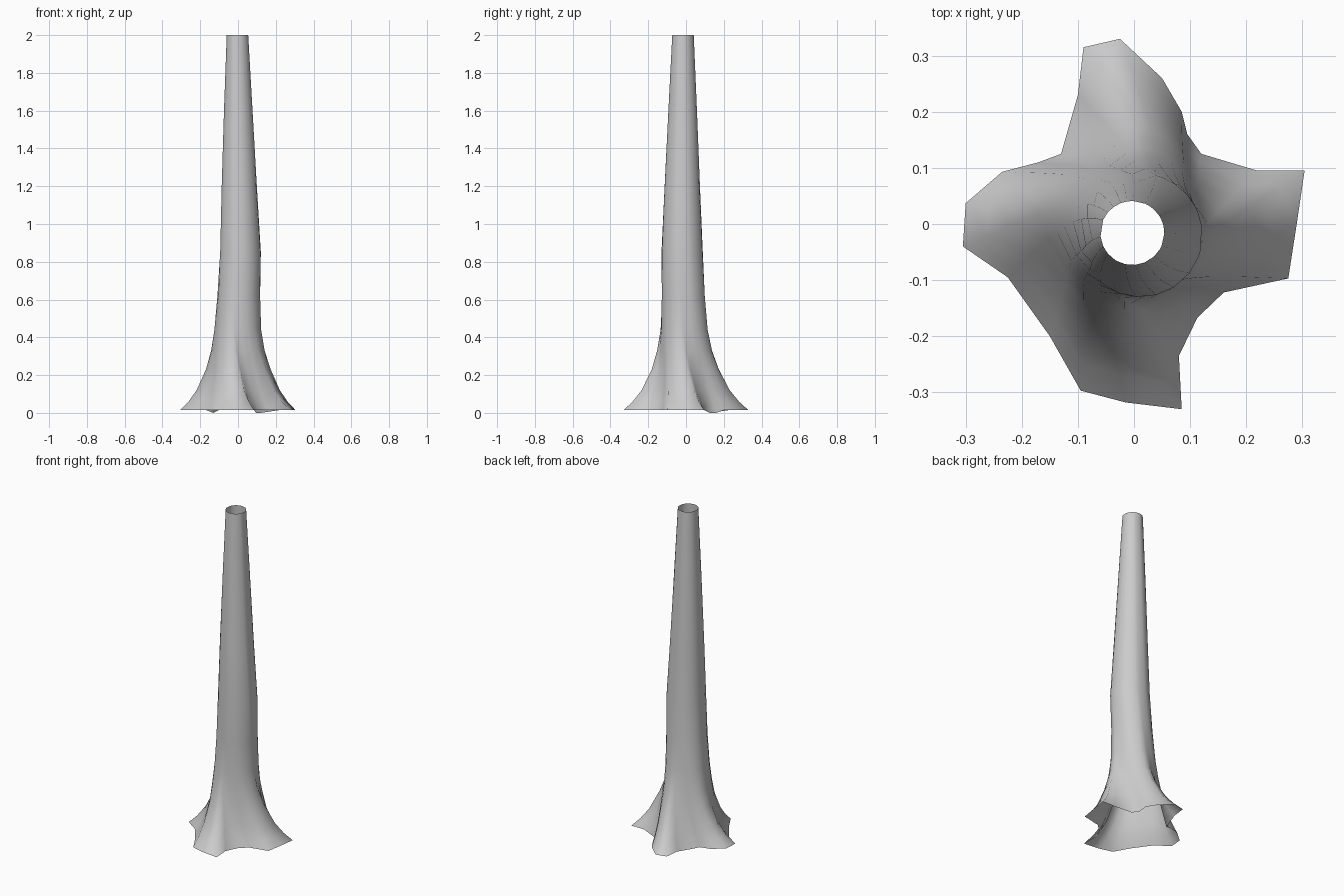
import bpy, bmesh, math

# Outline of the four spreading roots at ground level
BASE = [(.304, .095), (.22, .095), (.12, .125), (.095, .16), (.085, .20), (.05, .26),
        (-.025, .33), (-.09, .315), (-.10, .23), (-.13, .125), (-.17, .11), (-.235, .093),
        (-.30, .037), (-.305, -.04), (-.225, -.095), (-.15, -.20), (-.095, -.297),
        (-.015, -.318), (.085, -.33), (.08, -.235), (.113, -.167), (.16, -.122),
        (.275, -.097), (.29, 0)]

# Trunk levels: height, centre x, centre y, radius, root weight, twist in degrees
LEVELS = [(.015, 0, 0, .12, 1, 0),
          (.06, 0, 0, .12, .76, 3),
          (.12, 0, 0, .12, .53, 7),
          (.23, 0, -.002, .12, .27, 14),
          (.33, -.003, -.007, .12, .12, 20),
          (.44, -.002, -.01, .118, .04, 26),
          (.62, .004, -.014, .113, .01, 32),
          (.85, .012, -.02, .110, 0, 38),
          (1.2, .006, -.02, .094, 0, 42),
          (1.6, .001, -.018, .076, 0, 45),
          (2.0, -.003, -.016, .057, 0, 47)]

bm = bmesh.new()
rings = []
for z, cx, cy, r, w, twist in LEVELS:
    t = math.radians(-twist)
    ring = []
    for x, y in BASE:
        a = math.atan2(y, x)
        # Blend a round trunk section with the root outline
        rad = r * (1 - w) + math.hypot(x, y) * w
        low = .015 if w == 1 and math.hypot(x, y) < .2 else 0
        ring.append(bm.verts.new((cx + rad * math.cos(a + t),
                                  cy + rad * math.sin(a + t), z - low)))
    rings.append(ring)

# Open shell between the levels
n = len(BASE)
for lo, hi in zip(rings, rings[1:]):
    for i in range(n):
        j = (i + 1) % n
        bm.faces.new((lo[i], lo[j], hi[j], hi[i]))
for f in bm.faces:
    f.smooth = True

mesh = bpy.data.meshes.new("tree_trunk")
bm.to_mesh(mesh)
bm.free()
trunk = bpy.data.objects.new("tree_trunk", mesh)
bpy.context.collection.objects.link(trunk)
